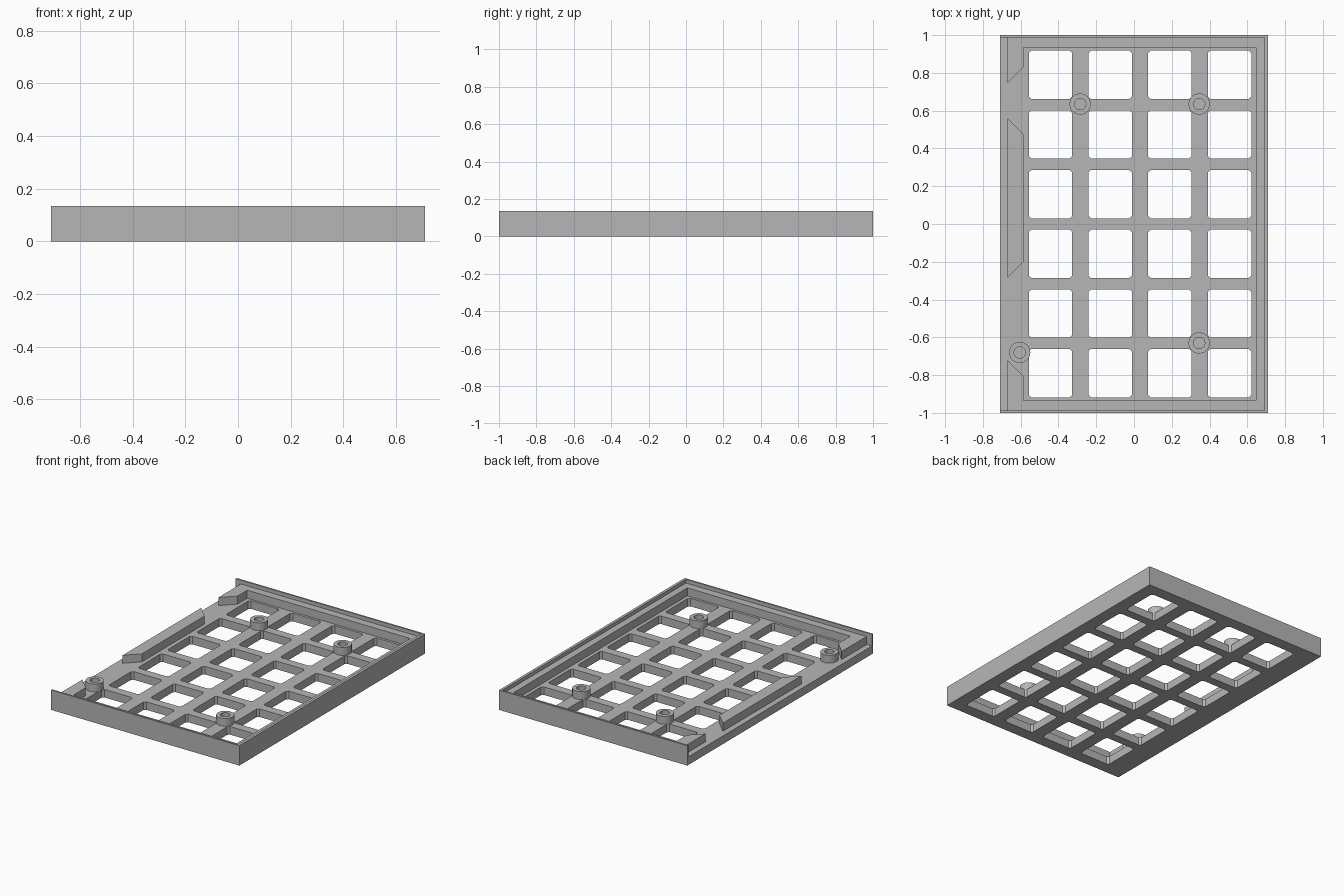
import bpy
from math import cos, sin, pi

cube = bpy.data.objects.get("Cube")
if cube:
    bpy.data.objects.remove(cube, do_unlink=True)

grey = bpy.data.materials.new("plain grey")
grey.use_nodes = True
grey.diffuse_color = (0.47, 0.47, 0.47, 1)
grey.node_tree.nodes["Principled BSDF"].inputs["Base Color"].default_value = grey.diffuse_color

FLOOR, LEDGE, TOP = 0.055, 0.11, 0.135
W, D = 0.71, 1.0


def slab(name, outlines, z0, z1, smooth=False):
    """Extrude closed outlines between two heights; inner outlines become holes."""
    curve = bpy.data.curves.new(name, "CURVE")
    curve.dimensions, curve.fill_mode = "2D", "BOTH"
    curve.extrude = (z1 - z0) / 2
    for pts in outlines:
        spline = curve.splines.new("POLY")
        spline.points.add(len(pts) - 1)
        for p, (x, y) in zip(spline.points, pts):
            p.co = (x, y, 0, 1)
        spline.use_cyclic_u = True
    temp = bpy.data.objects.new(name + "_outline", curve)
    bpy.context.collection.objects.link(temp)
    bpy.context.view_layer.update()
    graph = bpy.context.evaluated_depsgraph_get()
    mesh = bpy.data.meshes.new_from_object(temp.evaluated_get(graph))
    bpy.data.objects.remove(temp, do_unlink=True)
    obj = bpy.data.objects.new(name, mesh)
    obj.location.z = (z0 + z1) / 2
    bpy.context.collection.objects.link(obj)
    mesh.materials.clear()
    mesh.materials.append(grey)
    for poly in mesh.polygons:
        poly.material_index = 0
        poly.use_smooth = False
    if smooth:
        bpy.ops.object.select_all(action="DESELECT")
        obj.select_set(True)
        bpy.context.view_layer.objects.active = obj
        bpy.ops.object.shade_smooth_by_angle()
    return obj


def window(cx, cy, w=0.115, h=0.128, c=0.013):
    """Rectangle with clipped corners."""
    return [(cx + sx * a, cy + sy * b) for sx, sy, a, b in (
        (1, -1, w, h - c), (1, 1, w, h - c), (1, 1, w - c, h), (-1, 1, w - c, h),
        (-1, 1, w, h - c), (-1, -1, w, h - c), (-1, -1, w - c, h), (1, -1, w - c, h))]


def circle(cx, cy, r, n=40):
    return [(cx + r * cos(2 * pi * i / n), cy + r * sin(2 * pi * i / n)) for i in range(n)]


# Floor grid with four columns and six rows of windows
pitch = 0.316
windows = [window(0.032 + (i - 1.5) * pitch, (j - 2.5) * pitch)
           for i in range(4) for j in range(6)]
slab("floor_grid", [[(-W, -D), (W, -D), (W, D), (-W, D)]] + windows, 0, FLOOR)

# Thin lip on three sides, open at the right side
lip, side = D - 0.012, W - 0.018
slab("outer_lip", [[(-W, -D), (W, -D), (W, D), (-W, D),
                    (-W, lip), (side, lip), (side, -lip), (-W, -lip)]], FLOOR, TOP)

# Ledge inside the lip, with slanted ends beside the two side openings
outer, inner = -0.67, -0.585
slab("inner_ledge", [[(outer, 0.745), (outer, lip), (side, lip), (side, -lip),
                      (outer, -lip), (outer, -0.72), (inner, -0.805), (inner, -0.935),
                      (0.645, -0.935), (0.645, 0.935), (inner, 0.935), (inner, 0.83)]],
     FLOOR, LEDGE)
slab("side_rail", [[(outer, 0.56), (outer, -0.285), (inner, -0.2), (inner, 0.475)]],
     FLOOR, LEDGE)

# Screw bosses
for n, (x, y) in enumerate([(-0.285, 0.635), (0.345, 0.635), (0.345, -0.63), (-0.605, -0.68)]):
    slab(f"screw_boss_{n + 1}", [circle(x, y, 0.056), circle(x, y, 0.03)],
         FLOOR - 0.002, LEDGE - 0.002, smooth=True)
